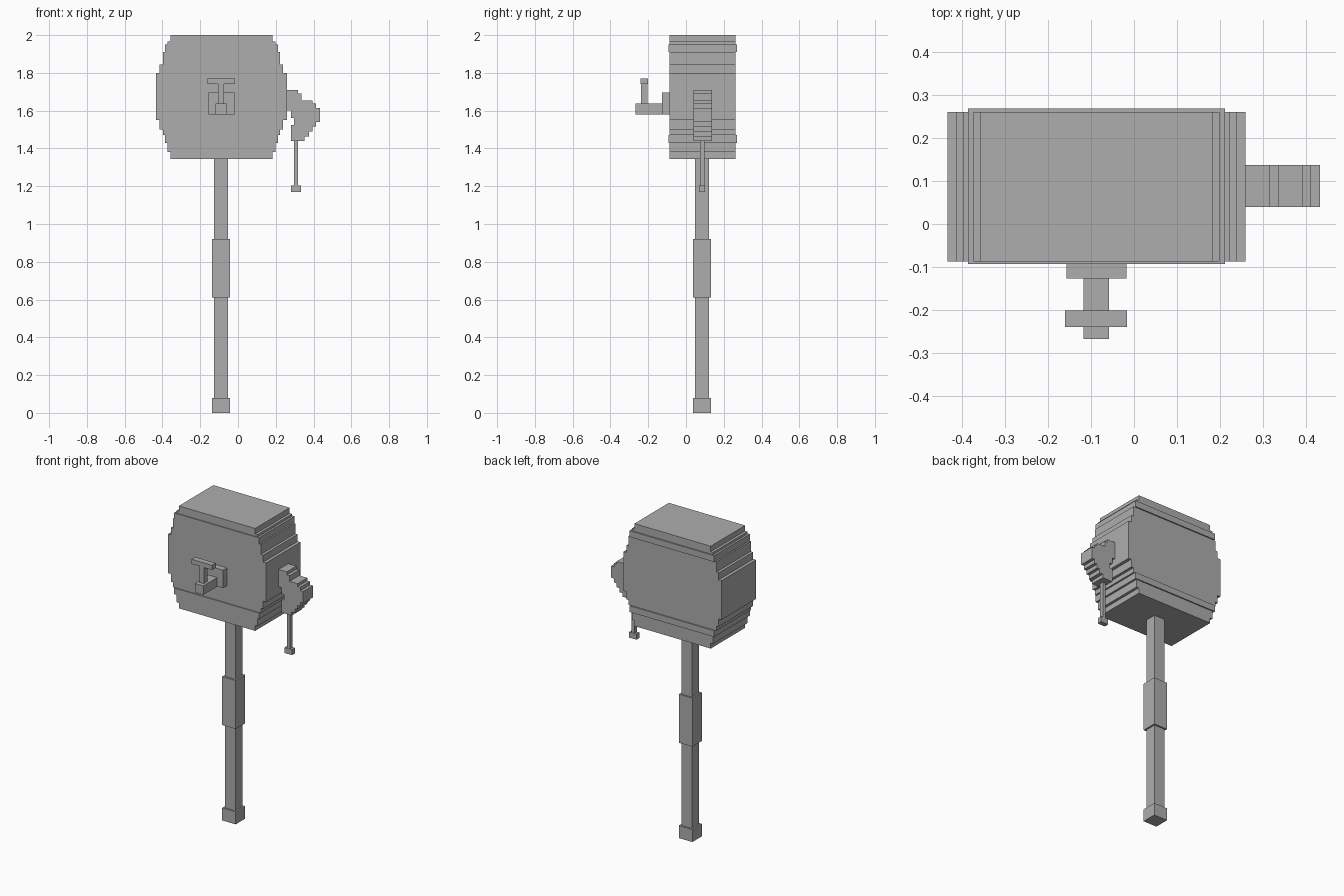
import bpy

grey = bpy.data.materials.new("plain grey")
grey.diffuse_color = (0.42, 0.42, 0.42, 1)


def extrude_profile(name, pts, y0, y1):
    """Extrude a counter-clockwise (x, z) outline from y0 to y1."""
    n = len(pts)
    verts = [(x, y0, z) for x, z in pts] + [(x, y1, z) for x, z in pts]
    faces = [list(range(n)), list(range(2 * n - 1, n - 1, -1))]
    faces += [[(i + 1) % n, i, n + i, n + (i + 1) % n] for i in range(n)]
    mesh = bpy.data.meshes.new(name)
    mesh.from_pydata(verts, [], faces)
    mesh.materials.append(grey)
    mesh.update()
    ob = bpy.data.objects.new(name, mesh)
    bpy.context.collection.objects.link(ob)
    return ob


def box(name, x0, x1, y0, y1, z0, z1):
    return extrude_profile(name, [(x0, z0), (x1, z0), (x1, z1), (x0, z1)], y0, y1)


# Barrel head: stepped outline from (half width, bottom, top) tiers
CX = -0.0875
tiers = [(0.27, 1.345, 2.0), (0.287, 1.38, 1.965), (0.31, 1.47, 1.91),
         (0.327, 1.50, 1.845), (0.347, 1.55, 1.80)]
right = []
for i, (w, lo, hi) in enumerate(tiers):
    if i:
        right.append((tiers[i - 1][0], lo))
    right.append((w, lo))
for i in range(len(tiers) - 1, -1, -1):
    w, lo, hi = tiers[i]
    right.append((w, hi))
    if i:
        right.append((tiers[i - 1][0], hi))
outline = [(CX + w, z) for w, z in right] + [(CX - w, z) for w, z in reversed(right)]
extrude_profile("barrel_head", outline, -0.087, 0.261)

# Hoops around the barrel
for name, lo, hi in (("lower_hoop", 1.43, 1.47), ("upper_hoop", 1.91, 1.95)):
    box(name, CX - 0.30, CX + 0.30, -0.093, 0.269, lo, hi)

# Long handle with grip and foot
HX, HY = -0.09, 0.085
for name, r, lo, hi in (("lower_shaft", 0.037, 0.08, 0.61), ("grip", 0.048, 0.61, 0.92),
                        ("upper_shaft", 0.037, 0.92, 1.345), ("pommel", 0.048, 0, 0.08)):
    box(name, HX - r, HX + r, HY - r, HY + r, lo, hi)

# Tap on the front
box("tap_plate", -0.157, -0.018, -0.127, -0.087, 1.58, 1.695)
box("tap_spout", -0.118, -0.058, -0.268, -0.127, 1.58, 1.637)
box("tap_stem", -0.106, -0.074, -0.239, -0.203, 1.637, 1.74)
box("tap_lever", -0.161, -0.016, -0.24, -0.202, 1.74, 1.77)

# Stepped side fitting
fitting = [(0.26, 1.60), (0.28, 1.60), (0.28, 1.56), (0.297, 1.56), (0.297, 1.525),
           (0.28, 1.525), (0.28, 1.44), (0.352, 1.44), (0.352, 1.463), (0.375, 1.463),
           (0.375, 1.49), (0.394, 1.49), (0.394, 1.515), (0.413, 1.515), (0.413, 1.54),
           (0.433, 1.54), (0.433, 1.615), (0.413, 1.615), (0.413, 1.637), (0.394, 1.637),
           (0.394, 1.655), (0.337, 1.655), (0.337, 1.69), (0.317, 1.69), (0.317, 1.71),
           (0.26, 1.71)]
extrude_profile("side_fitting", fitting, 0.04, 0.138)

# Pull cord hanging from the fitting
box("pull_cord", 0.297, 0.317, 0.073, 0.098, 1.205, 1.44)
box("cord_end", 0.28, 0.333, 0.07, 0.101, 1.17, 1.205)
